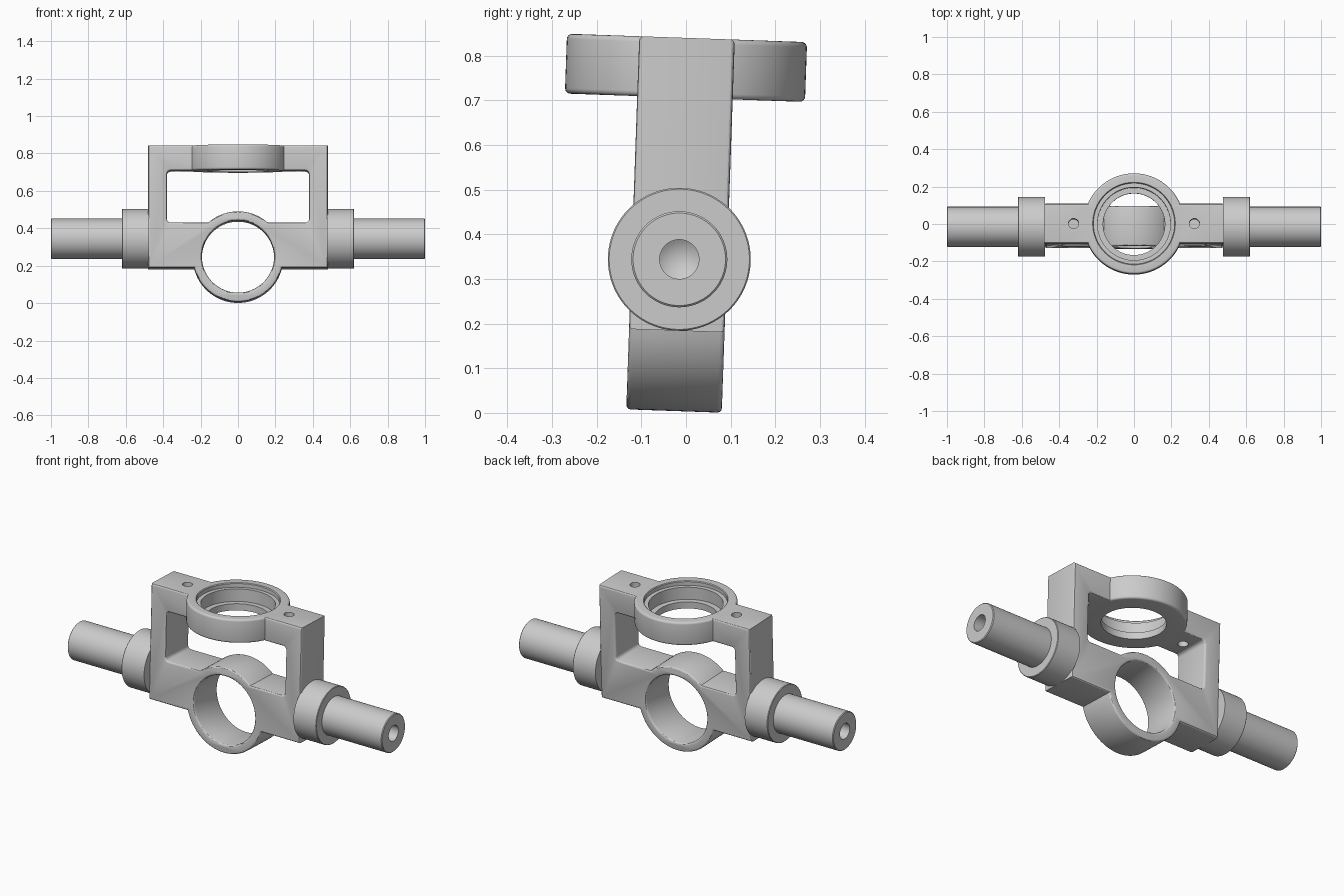
import bpy, bmesh
from math import sin, cos, pi, asin, radians
from mathutils import Matrix

if "Cube" in bpy.data.objects:
    bpy.data.objects.remove(bpy.data.objects["Cube"])

# The whole part leans 2 degrees about the shaft axis
PLACE = Matrix.Translation((0, -0.015, 0.344)) @ Matrix.Rotation(radians(-2), 4, 'X')
SEG = 96
COL = bpy.context.scene.collection


def arc(cx, cy, r, a0, a1, n):
    return [(cx + r * cos(a0 + (a1 - a0) * i / n), cy + r * sin(a0 + (a1 - a0) * i / n))
            for i in range(n + 1)]


def finish(bm, name):
    bmesh.ops.remove_doubles(bm, verts=bm.verts, dist=1e-5)
    bmesh.ops.recalc_face_normals(bm, faces=bm.faces)
    me = bpy.data.meshes.new(name)
    bm.to_mesh(me)
    bm.free()
    ob = bpy.data.objects.new(name, me)
    COL.objects.link(ob)
    return ob


def lathe(name, profile, matrix, closed=False):
    """Revolve (radius, height) points around z, then apply matrix."""
    bm = bmesh.new()
    rings = [[bm.verts.new((r * cos(2 * pi * i / SEG), r * sin(2 * pi * i / SEG), h))
              for i in range(SEG)] for r, h in profile]
    pairs = list(zip(rings, rings[1:]))
    if closed:
        pairs.append((rings[-1], rings[0]))
    for a, b in pairs:
        for i in range(SEG):
            j = (i + 1) % SEG
            bm.faces.new((a[i], a[j], b[j], b[i]))
    bm.transform(matrix)
    return finish(bm, name)


def plate(name, loops, half, bevel):
    """Filled outline with holes, rounded rims, thickness along y."""
    cu = bpy.data.curves.new(name, 'CURVE')
    cu.dimensions, cu.fill_mode = '2D', 'BOTH'
    cu.extrude, cu.bevel_depth = half - bevel, bevel
    cu.bevel_resolution, cu.offset = 2, -bevel
    for pts in loops:
        sp = cu.splines.new('POLY')
        sp.points.add(len(pts) - 1)
        for p, (x, y) in zip(sp.points, pts):
            p.co = (x, y, 0, 1)
        sp.use_cyclic_u = True
    tmp = bpy.data.objects.new(name + "_outline", cu)
    COL.objects.link(tmp)
    bpy.context.view_layer.update()
    me = bpy.data.meshes.new_from_object(tmp.evaluated_get(bpy.context.evaluated_depsgraph_get()))
    bm = bmesh.new()
    bm.from_mesh(me)
    bm.transform(Matrix.Rotation(pi / 2, 4, 'X'))
    bpy.data.objects.remove(tmp)
    return finish(bm, name)


# Frame: rectangular window above a bar with a front-facing ring
W, BOT, TOP, HALF = 0.48, -0.16, 0.496, 0.107
WX, W0, W1, CR = 0.38, 0.083, 0.362, 0.02
CZ, R = -0.0985, 0.2415
lo, hi = asin((CZ - BOT) / R), asin((W0 - CZ) / R)
outline = [(-W, BOT)] + arc(0, CZ, R, pi + lo, 2 * pi - lo, 40) + [(W, BOT), (W, TOP), (-W, TOP)]
window = arc(0, CZ, R, hi, pi - hi, 24)
for sx, z, a in ((-1, W0 + CR, 1.5), (-1, W1 - CR, 1), (1, W1 - CR, 0.5), (1, W0 + CR, 0)):
    window += arc(sx * (WX - CR), z, CR, a * pi, (a - 0.5) * pi, 5)
bore = arc(0, CZ, 0.193, 0, 2 * pi, SEG)[:-1]
frame = plate("frame", [outline, window, bore], HALF, 0.01)

# Cut the collar seat and the two pin holes through the top bar
bm = bmesh.new()
for x, r in ((0, 0.24), (0.323, 0.027), (-0.323, 0.027)):
    bmesh.ops.create_cone(bm, cap_ends=True, segments=64, radius1=r, radius2=r, depth=0.3,
                          matrix=Matrix.Translation((x, 0, 0.45)))
cutter = finish(bm, "top_bar_cutter")
cutter.hide_render = True
mod = frame.modifiers.new("holes", 'BOOLEAN')
mod.operation, mod.solver, mod.object = 'DIFFERENCE', 'EXACT', cutter
bpy.context.view_layer.objects.active = frame
bpy.ops.object.modifier_apply(modifier=mod.name)
bpy.data.objects.remove(cutter)

# Upper collar with a stepped bore
RC, B = 0.269, 0.012
section = ([(0.165, W1)] + arc(RC - B, W1 + B, B, -pi / 2, 0, 4)
           + arc(RC - B, TOP - B, B, 0, pi / 2, 4)
           + [(0.221, TOP), (0.217, TOP - 0.004), (0.217, TOP - 0.025), (0.195, TOP - 0.025),
              (0.195, W1 + 0.038), (0.165, W1 + 0.038)])
parts = [frame, lathe("upper_collar", section, Matrix(), closed=True)]

# Flanged trunnion shafts with drilled ends, one per side
shaft = [(0, 0.475), (0.16, 0.475), (0.16, 0.617), (0.157, 0.62), (0.1075, 0.62),
         (0.1075, 0.996), (0.1035, 1.0), (0.044, 1.0), (0.044, 0.83), (0, 0.80)]
for side, sx in (("right", 1), ("left", -1)):
    parts.append(lathe(side + "_trunnion", shaft, Matrix.Rotation(sx * pi / 2, 4, 'Y')))

# Smooth the round surfaces and lean everything into place
for ob in parts:
    ob.matrix_world = PLACE
    bpy.ops.object.select_all(action='DESELECT')
    ob.select_set(True)
    bpy.context.view_layer.objects.active = ob
    bpy.ops.object.shade_smooth_by_angle(angle=radians(30))
